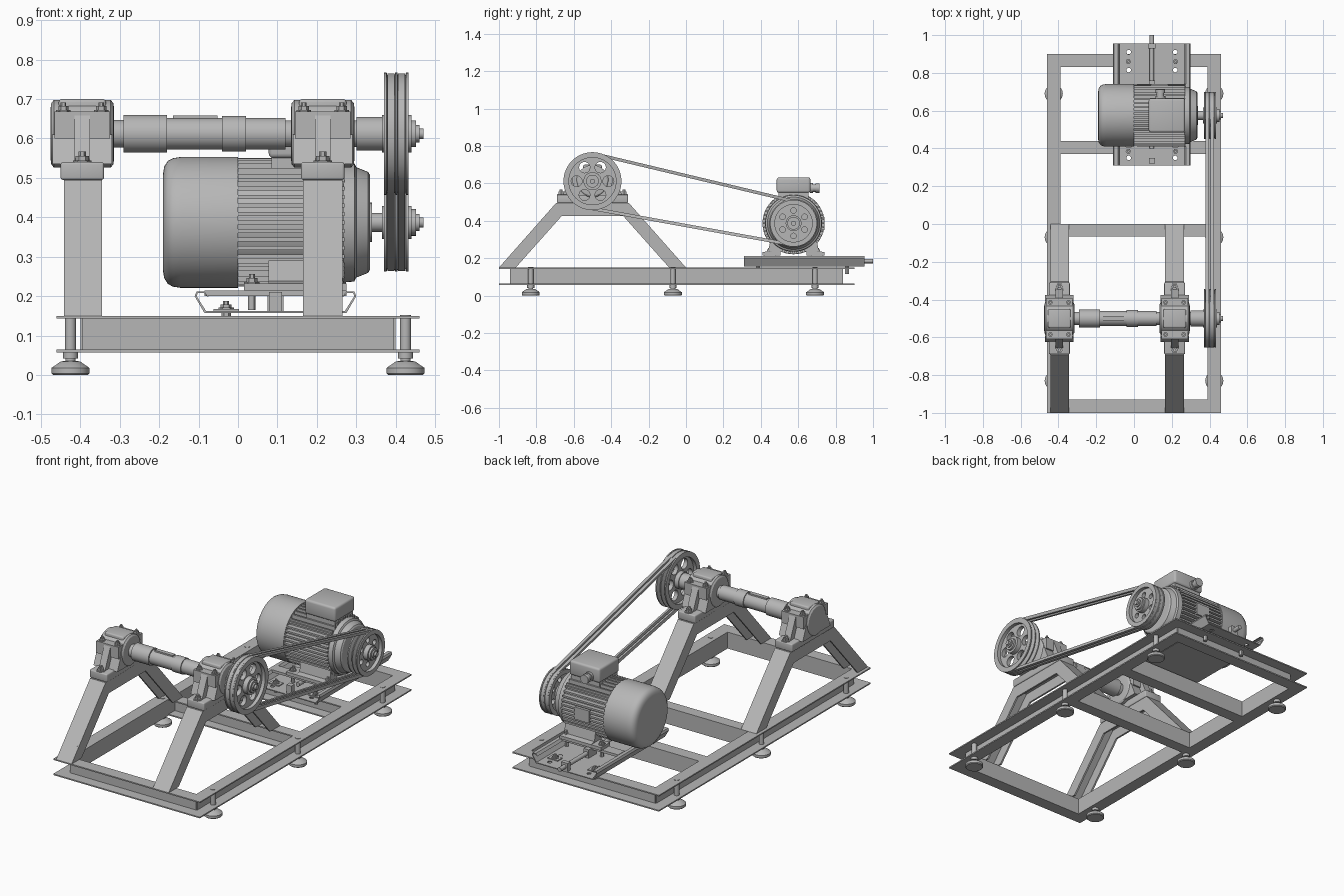
import bpy, bmesh, math
from mathutils import Matrix, Vector

cube = bpy.data.objects.get("Cube")
if cube:
    bpy.data.objects.remove(cube)

grey = bpy.data.materials.new("machine grey")
grey.use_nodes = True
grey.diffuse_color = (0.47, 0.47, 0.47, 1)
grey.node_tree.nodes["Principled BSDF"].inputs["Base Color"].default_value = (0.47, 0.47, 0.47, 1)


def finish(name, bm, smooth=True):
    bmesh.ops.recalc_face_normals(bm, faces=bm.faces)
    mesh = bpy.data.meshes.new(name)
    bm.to_mesh(mesh)
    bm.free()
    mesh.materials.append(grey)
    if smooth:
        mesh.shade_smooth()
        mesh.set_sharp_from_angle(angle=math.radians(30))
    obj = bpy.data.objects.new(name, mesh)
    bpy.context.collection.objects.link(obj)
    return obj


def add_box(bm, x0, x1, y0, y1, z0, z1):
    size = Matrix.Diagonal((x1 - x0, y1 - y0, z1 - z0, 1))
    mid = Matrix.Translation(((x0 + x1) / 2, (y0 + y1) / 2, (z0 + z1) / 2))
    return bmesh.ops.create_cube(bm, size=1, matrix=mid @ size)["verts"]


def boxes(name, *dims, bevel=0):
    bm = bmesh.new()
    for d in dims:
        add_box(bm, *d)
    if bevel:
        bmesh.ops.bevel(bm, geom=bm.edges[:], offset=bevel, segments=3, affect='EDGES', profile=0.5)
    return finish(name, bm, bool(bevel))


def add_prism(bm, pts, a, b, axis="x"):
    """Extrude an outline: (y, z) along x, or (x, z) along y."""
    place = (lambda t, p: (t, *p)) if axis == "x" else (lambda t, p: (p[0], t, p[1]))
    ends = [[bm.verts.new(place(t, p)) for p in pts] for t in (a, b)]
    bm.faces.new(ends[0])
    bm.faces.new(ends[1][::-1])
    for i in range(len(pts)):
        j = (i + 1) % len(pts)
        bm.faces.new((ends[0][i], ends[0][j], ends[1][j], ends[1][i]))


def lathe(name, profile, origin, axis="x", sides=48):
    """Revolve (distance along axis, radius) points."""
    bm = bmesh.new()
    rings = []
    for t, r in profile:
        ring = []
        for k in range(sides if r > 0 else 1):
            a = math.tau * k / sides
            c, s = r * math.cos(a), r * math.sin(a)
            v = {"x": (t, c, s), "y": (c, t, s), "z": (c, s, t)}[axis]
            ring.append(bm.verts.new(Vector(v) + Vector(origin)))
        rings.append(ring)
    for p, q in zip(rings, rings[1:]):
        for k in range(sides):
            quad = [p[k % len(p)], p[(k + 1) % len(p)], q[(k + 1) % len(q)], q[k % len(q)]]
            bm.faces.new(list(dict.fromkeys(quad)))
    return finish(name, bm)


def rod(name, origin, length, r, axis="x", sides=24):
    return lathe(name, [(0, 0), (0, r), (length, r), (length, 0)], origin, axis, sides)


def bolt(name, x, y, z, r=0.014, h=0.014):
    lathe(name, [(0, 0), (0, r * 1.4), (0.004, r * 1.4), (0.004, r), (h, r), (h, r * .55),
                 (h * 1.7, r * .55), (h * 1.7, 0)], (x, y, z), "z", 6)


def drill(obj, spots, axis, depth):
    """Cut round holes, given as (start point, radius)."""
    bm = bmesh.new()
    turn = Matrix.Rotation(math.pi / 2, 4, "Y") if axis == "x" else Matrix()
    for p, r in spots:
        bmesh.ops.create_cone(bm, cap_ends=True, segments=20, radius1=r, radius2=r, depth=depth,
                              matrix=Matrix.Translation(p) @ turn)
    cutter = finish("hole_cutter", bm)
    mod = obj.modifiers.new("holes", "BOOLEAN")
    mod.operation, mod.object, mod.solver = "DIFFERENCE", cutter, "EXACT"
    graph = bpy.context.evaluated_depsgraph_get()
    mesh = bpy.data.meshes.new_from_object(obj.evaluated_get(graph))
    obj.modifiers.clear()
    obj.data = mesh
    bpy.data.objects.remove(cutter)
    mesh.shade_smooth()
    mesh.set_sharp_from_angle(angle=math.radians(30))


# Base frame: channels with the web inside and the flanges outward
T, LOW, HIGH = 0.007, 0.057, 0.15
flanges = (LOW, LOW + T), (HIGH - T, HIGH)
for side, s in (("left", 1), ("right", -1)):
    xs = sorted((s * 0.46, s * 0.39))
    web = sorted((s * 0.39, s * 0.40))
    boxes(side + "_rail", *[(*xs, -1, 0.9, *f) for f in flanges], (*web, -0.935, 0.835, LOW, HIGH))
for name, y0, y1, w0, w1 in (("front_rail", -1, -0.93, -0.94, -0.93), ("back_rail", 0.83, 0.9, 0.83, 0.84),
                             ("middle_rail", -0.065, 0, -0.01, 0), ("motor_rail", 0.37, 0.44, 0.43, 0.44)):
    boxes(name, *[(-0.392, 0.392, y0, y1, *f) for f in flanges], (-0.395, 0.395, w0, w1, LOW, HIGH))

# Levelling feet
for x in (-0.425, 0.425):
    for y in (-0.83, -0.07, 0.69):
        lathe("levelling_foot", [(0, 0), (0, .044), (.004, .048), (.018, .048), (.034, .025), (.036, .013),
                                 (.042, .013), (.042, .019), (LOW, .019), (LOW, .014), (.152, .014), (.152, 0)],
              (x, y, 0), "z", 32)

# A-frame stands made of channel legs, open on the inside
Y, Z = -0.5, 0.612
TOP, UNDER = 0.495, 0.425
for side, x0, x1 in (("left", 0.165, 0.265), ("right", -0.442, -0.345)):
    bm = bmesh.new()
    for s in (-1, 1):
        outer = [(Y + s * 0.5, HIGH), (Y + s * 0.195, TOP)]
        leg = outer + [(Y + s * 0.165, UNDER), (Y + s * 0.41, HIGH)]
        skin = outer + [(Y + s * 0.183, TOP), (Y + s * 0.488, HIGH)]
        add_prism(bm, leg, x0, x0 + 0.01)
        add_prism(bm, leg, x1 - 0.01, x1)
        add_prism(bm, skin, x0, x1)
    beam = [(Y - .195, TOP), (Y + .195, TOP), (Y + .165, UNDER), (Y - .165, UNDER)]
    add_prism(bm, beam, x0, x0 + 0.01)
    add_prism(bm, beam, x1 - 0.01, x1)
    add_box(bm, x0, x1, Y - 0.195, Y + 0.195, TOP - 0.01, TOP)
    finish(side + "_stand", bm, False)

# Split bearing housings
for side, cx in (("left", 0.215), ("right", -0.395)):
    boxes(side + "_bearing_base", (cx - .055, cx + .055, Y - .19, Y + .19, TOP, .54), bevel=0.006)
    lathe(side + "_bearing_body", [(-.081, 0), (-.081, .06), (-.079, .077), (-.072, .086), (.072, .086),
                                   (.079, .077), (.081, .06), (.081, 0)], (cx, Y, Z))
    bm = bmesh.new()
    add_prism(bm, [(Y - .125, .535), (Y - .095, .61), (Y + .095, .61), (Y + .125, .535)], cx - .075, cx + .075)
    for s in (-1, 1):
        add_prism(bm, [(Y + s * .16, .535), (Y + s * .105, .665), (Y + s * .06, .665), (Y + s * .06, .535)],
                  cx - .02, cx + .02)
        add_box(bm, cx - .07, cx + .07, *sorted((Y + s * .04, Y + s * .108)), .60, .668)
    finish(side + "_bearing_ribs", bm, False)
    boxes(side + "_bearing_cap", (cx - .06, cx + .06, Y - .05, Y + .05, .66, .70), bevel=0.008)
    for s in (-1, 1):
        bolt("base_bolt", cx, Y + s * .168, .54, .017, .016)
        for dx in (-.048, .048):
            bolt("cap_bolt", cx + dx, Y + s * .085, .668, .013, .014)

# Stepped drive shaft with its key
lathe("drive_shaft", [(-.46, 0), (-.46, .035), (-.29, .035), (-.29, .048), (-.18, .048), (-.18, .04), (-.04, .04),
                      (-.04, .045), (.02, .045), (.02, .04), (.12, .04), (.12, .034), (.3, .034), (.3, .043),
                      (.37, .043), (.37, .025), (.45, .025), (.45, 0)], (0, Y, Z))
boxes("shaft_key", (-.165, -.052, Y - .012, Y + .012, Z + .03, Z + .046))


# Grooved pulleys with lightening holes
MY, MZ = 0.575, 0.387


def pulley(name, y, z, R, rim, hub, hole_ring, hole_r, turn):
    lip = [(.370, R), (.377, R), (.383, R - .022), (.393, R - .022), (.399, R), (.404, R), (.410, R - .022),
           (.420, R - .022), (.426, R), (.433, R)]
    body = [(.365, 0), (.365, hub), (.39, hub), (.39, rim), (.37, rim)] + lip
    body += [(.433, rim), (.413, rim), (.413, hub), (.44, hub), (.44, 0)]
    obj = lathe(name, body, (0, y, z), sides=64)
    angles = [turn + k * math.tau / 6 for k in range(6)]
    drill(obj, [((.4, y + hole_ring * math.cos(a), z + hole_ring * math.sin(a)), hole_r) for a in angles], "x", .1)
    lathe(name + "_bush", [(.44, 0), (.44, .034), (.452, .034), (.452, .022), (.46, .022), (.46, .013),
                           (.471, .013), (.471, 0)], (0, y, z), sides=24)


pulley("shaft_pulley", Y, Z, .155, .126, .048, .085, .029, 0)
pulley("motor_pulley", MY, MZ, .125, .1, .042, .068, .015, math.pi / 6)

# Twin belts following the outer tangents of both pulleys
span = Vector((MY - Y, MZ - Z))
heading = math.atan2(span.y, span.x)
phi = math.acos(0.03 / span.length)


def belt_loop(inset):
    arcs = ((Y, Z, .153 - inset, phi, math.tau - phi), (MY, MZ, .123 - inset, -phi, phi))
    return [(cy + r * math.cos(heading + a0 + (a1 - a0) * k / 32), cz + r * math.sin(heading + a0 + (a1 - a0) * k / 32))
            for cy, cz, r, a0, a1 in arcs for k in range(33)]


for i, x in enumerate((.388, .415)):
    bm = bmesh.new()
    section = ((x - .009, 0), (x + .009, 0), (x + .006, .017), (x - .006, .017))
    loops = [[bm.verts.new((px, *p)) for p in belt_loop(inset)] for px, inset in section]
    for p, q in zip(loops, loops[1:] + loops[:1]):
        for k in range(len(p)):
            j = (k + 1) % len(p)
            bm.faces.new((p[k], p[j], q[j], q[k]))
    finish("belt_%d" % (i + 1), bm)

# Motor: fan cowl, finned housing, end bell and shaft
lathe("fan_cowl", [(-.19, 0), (-.19, .125), (-.187, .142), (-.178, .156), (-.165, .163), (-.145, .166), (0, .166),
                   (0, 0)], (0, MY, MZ), sides=64)
lathe("motor_core", [(-.01, 0), (-.01, .143), (.27, .143), (.27, 0)], (0, MY, MZ))
bm = bmesh.new()
for k in range(-5, 6):
    d = k * 0.0215
    reach = math.sqrt(.163 ** 2 - d * d)
    add_box(bm, 0, .27, MY - reach, MY + reach, MZ + d - .005, MZ + d + .005)
    add_box(bm, 0, .27, MY + d - .005, MY + d + .005, MZ - reach, MZ + reach)
finish("cooling_fins", bm, False)
lathe("end_bell", [(.268, 0), (.268, .152), (.295, .15), (.3, .14), (.33, .128), (.335, .12), (.335, .05),
                   (.34, .05), (.34, 0)], (0, MY, MZ), sides=64)
rod("motor_shaft", (.33, MY, MZ), .12, .024)
boxes("terminal_box", (.078, .27, MY - .09, MY + .09, .55, .632), bevel=0.012)
boxes("terminal_box_neck", (.085, .263, MY - .08, MY + .08, .52, .56))
lathe("cable_gland", [(0, 0), (0, .026), (.015, .026), (.015, .02), (.03, .02), (.03, .025), (.05, .025), (.05, 0)],
      (.14, MY + .088, .575), "y", 16)
boxes("name_plate", (.09, .18, MY + .15, MY + .166, .35, .42))

# Motor feet
for side, s in (("front", -1), ("back", 1)):
    bm = bmesh.new()
    add_prism(bm, [(MY + s * .165, .214), (MY + s * .165, .232), (MY + s * .135, .238), (MY + s * .125, .29),
                   (MY + s * .07, .29), (MY + s * .07, .214)], .078, .268)
    add_box(bm, .015, .275, *sorted((MY + s * .165, MY + s * .085)), .214, .232)
    add_box(bm, -.085, .275, *sorted((MY + s * .155, MY + s * .095)), .2, .214)
    finish(side + "_motor_foot", bm, False)
    for x in (.035, .255):
        bolt(side + "_foot_bolt", x, MY + s * .13, .232, .014, .014)
        rod(side + "_foot_stud", (x, MY + s * .13, .165), .05, .01, "z", 12)

# Slide tray with curled edges, holes and adjusting screw
CX = 0.095
bm = bmesh.new()
half = [(.18, .157), (.205, .2), (.2, .212), (.18, .212), (.17, .198)]
inner = [(.174, .2), (.182, .208), (.197, .208), (.2, .2), (.176, .162)]
add_prism(bm, [(CX + x, z) for x, z in half + inner] + [(CX - x, z) for x, z in inner[::-1] + half[::-1]],
          .31, .955, "y")
tray = finish("slide_tray", bm, False)
drill(tray, [((CX + s * .123, y, .16), r) for s in (-1, 1)
             for y, r in ((.91, .012), (.86, .017), (.815, .012), (.40, .017), (.35, .012))], "z", .03)
rod("adjusting_screw", (CX, .4, .185), .6, .012, "y", 16)
boxes("screw_block", (CX - .016, CX + .016, .69, .76, .16, .21), (CX - .016, CX + .016, .32, .35, .16, .21),
      (CX - .02, CX + .02, .93, .955, .16, .208))
for x in (-.03, .22):
    for y in (.385, .86):
        boxes("tray_washer", (x - .032, x + .032, y - .022, y + .022, .161, .167))
        bolt("tray_bolt", x, y, .167, .014, .012)
        rod("tray_bolt_end", (x, y, .115), .05, .012, "z", 6)
